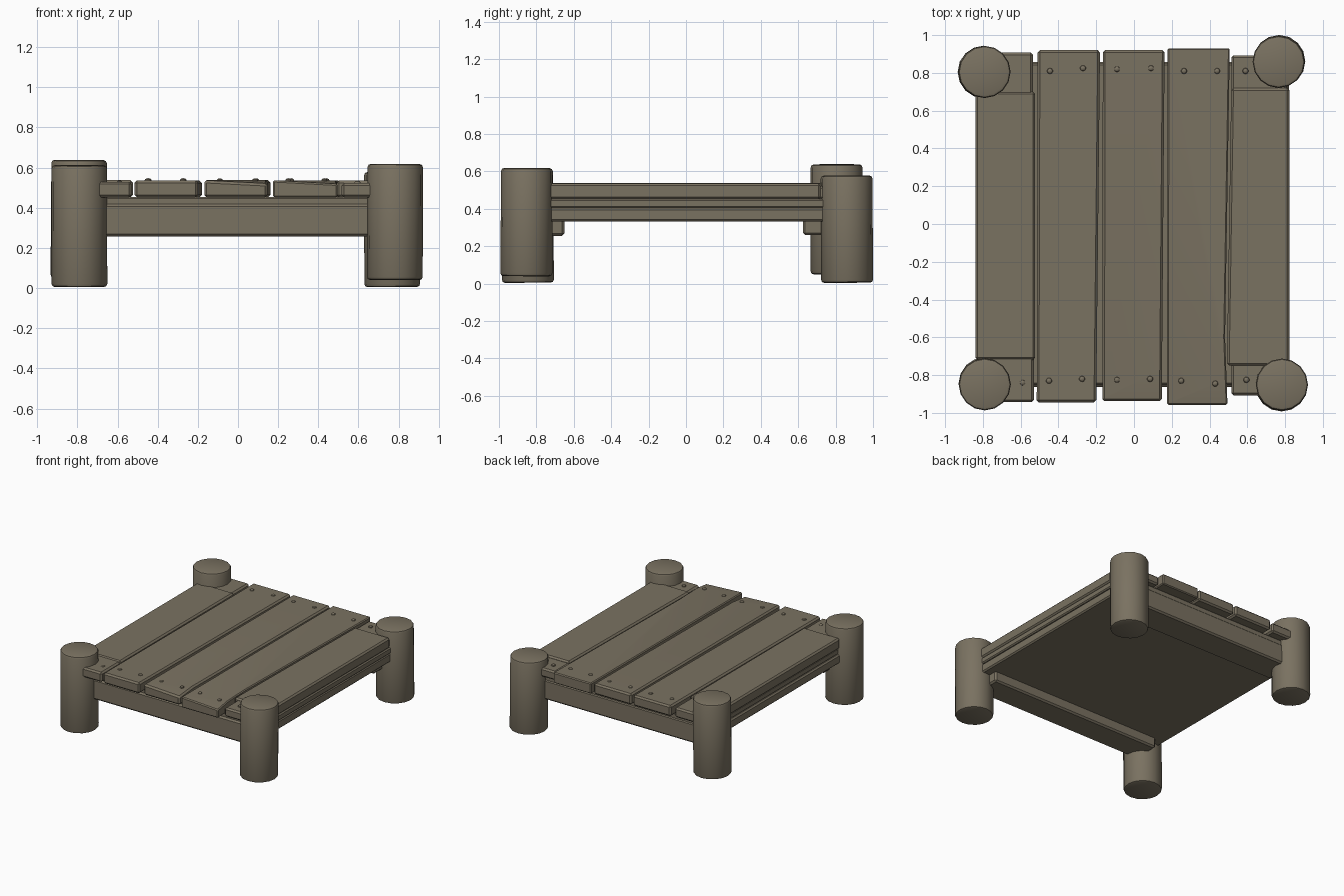
import bpy, bmesh, math
from mathutils import Vector, Matrix

if "Cube" in bpy.data.objects:
    bpy.data.objects.remove(bpy.data.objects["Cube"])

wood = bpy.data.materials.new("weathered_wood")
wood.diffuse_color = (0.195, 0.168, 0.12, 1)
wood.use_nodes = True
wood.node_tree.nodes["Principled BSDF"].inputs["Base Color"].default_value = wood.diffuse_color


def finish(bm, name, bevel=0.0, segments=1):
    bmesh.ops.recalc_face_normals(bm, faces=bm.faces)
    if bevel:
        sharp = [e for e in bm.edges if e.calc_face_angle(0) > math.radians(50)]
        bmesh.ops.bevel(bm, geom=sharp, offset=bevel, segments=segments,
                        affect='EDGES', profile=0.5, clamp_overlap=True)
    me = bpy.data.meshes.new(name)
    bm.to_mesh(me)
    bm.free()
    me.materials.append(wood)
    ob = bpy.data.objects.new(name, me)
    bpy.context.collection.objects.link(ob)
    bpy.ops.object.select_all(action='DESELECT')
    ob.select_set(True)
    bpy.context.view_layer.objects.active = ob
    bpy.ops.object.shade_smooth_by_angle(angle=math.radians(30))
    return ob


def board(name, outline, z0, z1, bevel=0.012, chip=None):
    """Extrude a top-view outline; chip = three points of a plane that shaves a corner."""
    bm = bmesh.new()
    f = bm.faces.new([bm.verts.new((x, y, z0)) for x, y in outline])
    top = bmesh.ops.extrude_face_region(bm, geom=[f])["geom"]
    bmesh.ops.translate(bm, vec=(0, 0, z1 - z0),
                        verts=[v for v in top if isinstance(v, bmesh.types.BMVert)])
    bmesh.ops.recalc_face_normals(bm, faces=bm.faces)
    if chip:
        a, b, c = (Vector(p) for p in chip)
        n = (b - a).cross(c - a).normalized()
        n = n if n.z > 0 else -n
        cut = bmesh.ops.bisect_plane(bm, geom=bm.verts[:] + bm.edges[:] + bm.faces[:],
                                     plane_co=a, plane_no=n, clear_outer=True)["geom_cut"]
        bmesh.ops.holes_fill(bm, edges=[e for e in cut if isinstance(e, bmesh.types.BMEdge)])
    return finish(bm, name, bevel)


def rect(x0, x1, y0, y1):
    return [(x0, y0), (x1, y0), (x1, y1), (x0, y1)]


# Corner posts: x, y, bottom, top, lean
posts = {
    "front_left_post": (-0.79, -0.847, 0.005, 0.612, (0.006, 0.0)),
    "front_right_post": (0.782, -0.852, 0.04, 0.618, (-0.006, 0.004)),
    "back_left_post": (-0.793, 0.805, 0.05, 0.638, (0.0, 0.006)),
    "back_right_post": (0.767, 0.86, 0.005, 0.578, (0.006, -0.004)),
}
for name, (x, y, z0, z1, lean) in posts.items():
    bm = bmesh.new()
    bmesh.ops.create_cone(bm, cap_ends=True, segments=16, radius1=0.139, radius2=0.138,
                          depth=z1 - z0)
    bmesh.ops.transform(bm, verts=bm.verts, matrix=Matrix.Translation((x, y, (z0 + z1) / 2))
                        @ Matrix.Rotation(lean[0], 4, 'X') @ Matrix.Rotation(lean[1], 4, 'Y'))
    finish(bm, name, 0.016, 2)

# Middle planks, slightly tapered, two with shaved corners
board("plank_2", [(-0.515, -0.945), (-0.2, -0.945), (-0.18, 0.92), (-0.51, 0.92)], 0.452, 0.536)
board("plank_3", [(-0.168, -0.938), (0.147, -0.938), (0.162, 0.92), (-0.165, 0.92)], 0.452, 0.537,
      chip=((-0.16, -0.92, 0.537), (0.08, -0.80, 0.537), (0.14, -0.938, 0.52)))
board("plank_4", [(0.175, -0.957), (0.495, -0.957), (0.482, -0.6), (0.507, 0.93), (0.178, 0.93)],
      0.452, 0.536,
      chip=((0.2, -0.94, 0.536), (0.49, -0.82, 0.536), (0.49, -0.957, 0.518)))

# Outer planks with lower, narrower end tabs between the posts
board("plank_1", rect(-0.84, -0.523, -0.72, 0.70), 0.452, 0.537)
board("plank_1_front_tab", rect(-0.82, -0.53, -0.943, -0.69), 0.452, 0.529)
board("plank_1_back_tab", rect(-0.82, -0.535, 0.67, 0.908), 0.452, 0.529)
board("plank_5", [(0.492, -0.75), (0.822, -0.75), (0.822, 0.72), (0.515, 0.72)], 0.452, 0.536)
board("plank_5_front_tab", rect(0.515, 0.81, -0.907, -0.72), 0.452, 0.522)
board("plank_5_back_tab", rect(0.515, 0.81, 0.69, 0.893), 0.452, 0.522)

# Solid layers under the planks
board("upper_deck_layer", rect(-0.825, 0.82, -0.85, 0.85), 0.404, 0.453, 0.008)
board("lower_deck_layer", rect(-0.835, 0.815, -0.8, 0.8), 0.333, 0.405, 0.01)

# Cross beams joining the posts
board("front_beam", rect(-0.75, 0.75, -0.862, -0.65), 0.256, 0.418)
board("back_beam", rect(-0.75, 0.75, 0.625, 0.857), 0.26, 0.418)

# Nail heads
nails = [(-.445, .81), (-.27, .825), (-.09, .82), (.09, .825), (.265, .81), (.44, .81),
         (.59, .81), (-.59, -.84), (-.45, -.83), (-.275, -.82), (-.09, -.825), (.085, -.82),
         (.25, -.83), (.43, -.845), (.595, -.825)]
bm = bmesh.new()
for x, y in nails:
    z = 0.524 if abs(x) > 0.5 else 0.535
    bmesh.ops.create_uvsphere(bm, u_segments=10, v_segments=6, radius=0.016,
                              matrix=Matrix.Translation((x, y, z)) @ Matrix.Diagonal((1, 1, 0.75, 1)))
finish(bm, "nail_heads")
